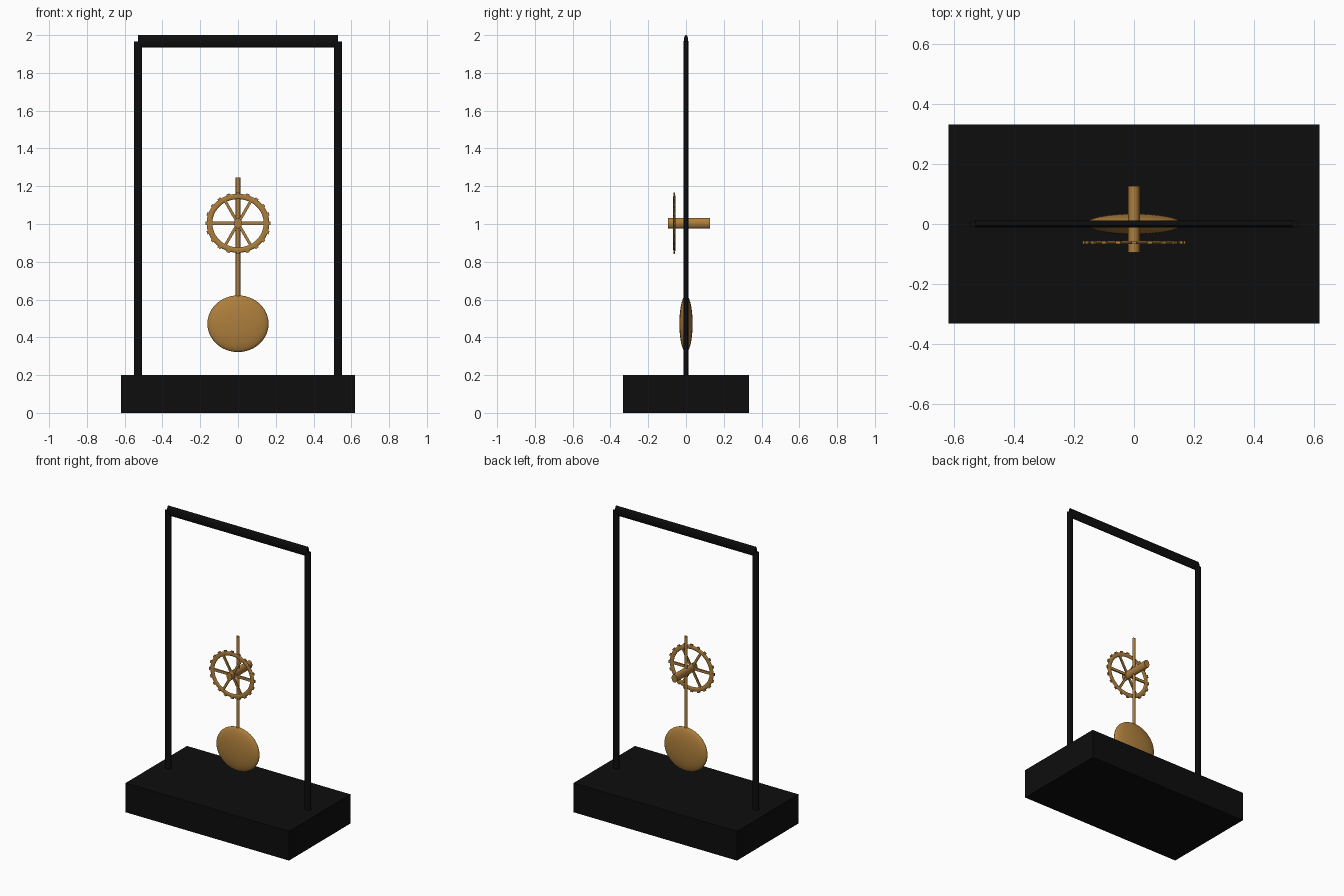
import bpy
import math
from mathutils import Matrix, Vector

if "Cube" in bpy.data.objects:
    bpy.data.objects.remove(bpy.data.objects["Cube"], do_unlink=True)


def make_material(name, rgb):
    mat = bpy.data.materials.new(name)
    mat.use_nodes = True
    mat.diffuse_color = (*rgb, 1)
    mat.node_tree.nodes["Principled BSDF"].inputs["Base Color"].default_value = (*rgb, 1)
    return mat


BLACK = make_material("matte black", (0.004, 0.004, 0.004))
BRASS = make_material("brass", (0.42, 0.21, 0.045))


def finish(name, mat, transform, smooth=True):
    """Name the active object, bake its transform and give it a colour."""
    obj = bpy.context.object
    obj.name = name
    obj.data.transform(transform)
    obj.data.materials.append(mat)
    if smooth:
        bpy.ops.object.shade_smooth_by_angle(angle=math.radians(40))
    return obj


def box(name, center, size, mat, spin=Matrix()):
    bpy.ops.mesh.primitive_cube_add(size=1)
    return finish(name, mat, Matrix.Translation(center) @ spin @ Matrix.Diagonal((*size, 1)), False)


def rod(name, axis, center, size, mat, sides=24):
    """Elliptical cylinder along an axis, filling a box of the given size."""
    turn = {"x": Matrix.Rotation(math.pi / 2, 4, "Y"),
            "y": Matrix.Rotation(math.pi / 2, 4, "X"), "z": Matrix()}[axis]
    bpy.ops.mesh.primitive_cylinder_add(vertices=sides, radius=0.5, depth=1)
    return finish(name, mat, Matrix.Translation(center) @ Matrix.Diagonal((*size, 1)) @ turn)


# Black plinth and hanging frame
box("base", (0, 0, 0.1), (1.24, 0.666, 0.2), BLACK)
for side, x in (("left", 0.529), ("right", -0.529)):
    rod(side + "_post", "z", (x, 0, 1.067), (0.044, 0.024, 1.8), BLACK)
rod("top_bar", "x", (0, 0, 1.967), (1.06, 0.024, 0.066), BLACK)

# Pendulum rod, bob and axle
HUB_Z = 1.004
rod("pendulum_rod", "z", (0, 0, 0.86), (0.024, 0.016, 0.77), BRASS)
bpy.ops.mesh.primitive_uv_sphere_add(segments=48, ring_count=24, radius=1)
finish("pendulum_bob", BRASS,
       Matrix.Translation((0, 0, 0.472)) @ Matrix.Diagonal((0.162, 0.035, 0.15, 1)))
rod("axle", "y", (0, 0.016, HUB_Z), (0.04, 0.222, 0.056), BRASS)

# Toothed escape wheel in front of the rod
WHEEL = Vector((0, -0.062, HUB_Z))
RX, RZ = 0.151, 0.142
bpy.ops.mesh.primitive_torus_add(major_radius=1, minor_radius=0.1,
                                 major_segments=48, minor_segments=12)
finish("wheel_rim", BRASS, Matrix.Translation(WHEEL) @ Matrix.Diagonal((RX, 0.055, RZ, 1))
       @ Matrix.Rotation(math.pi / 2, 4, "X"))

for i in range(3):
    box("wheel_spoke", WHEEL, (2 * RX if i == 0 else 2 * RZ, 0.009, 0.018 if i == 0 else 0.015),
        BRASS, Matrix.Rotation(i * math.pi / 3, 4, "Y"))

TEETH = 20
for i in range(TEETH):
    a = i * math.tau / TEETH
    spot = WHEEL + Vector((RX * 1.09 * math.cos(a), 0, RZ * 1.09 * math.sin(a)))
    box("wheel_tooth", spot, (0.016, 0.01, 0.018), BRASS, Matrix.Rotation(-a, 4, "Y"))
